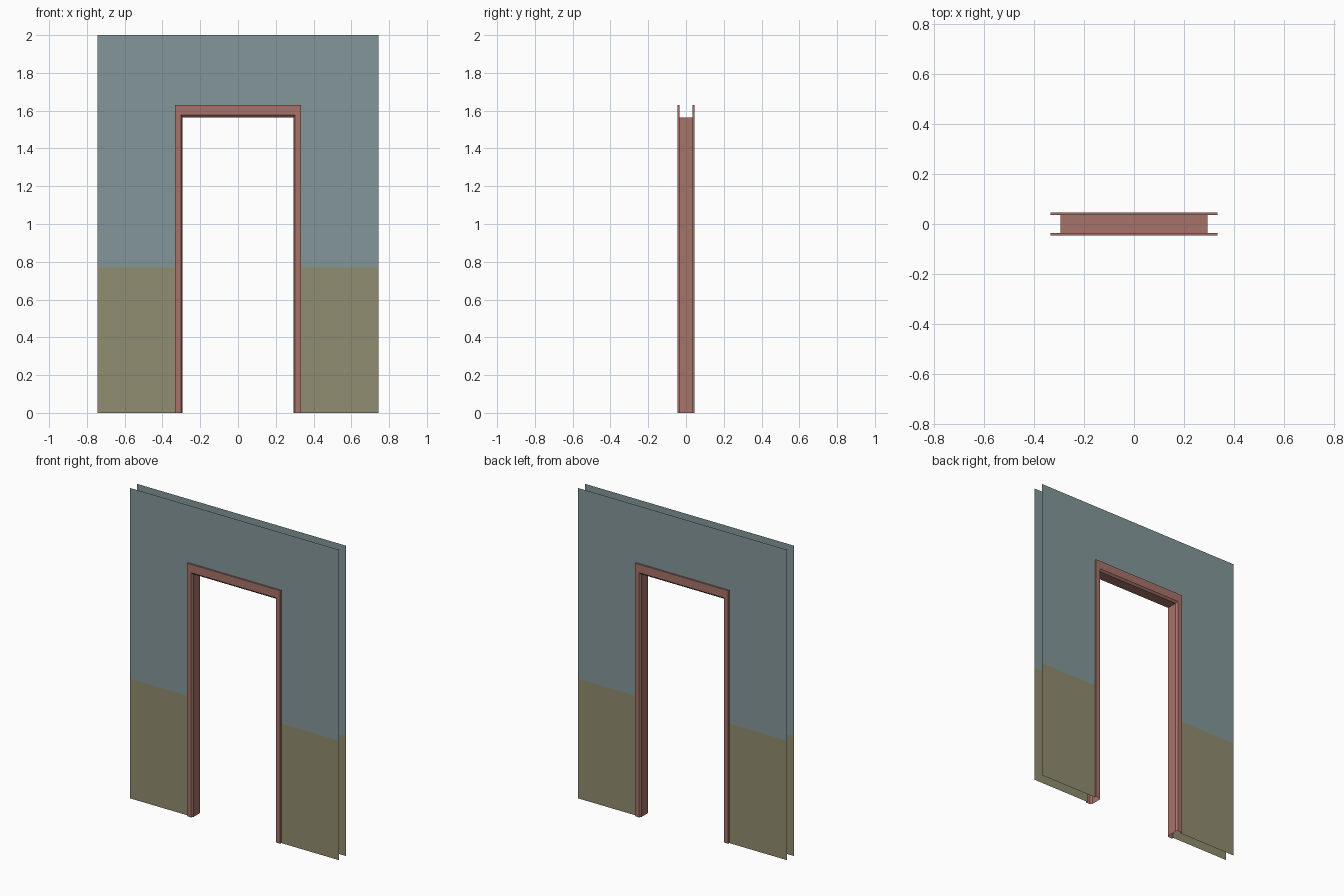
import bpy, bmesh

if "Cube" in bpy.data.objects:
    bpy.data.objects.remove(bpy.data.objects["Cube"])

WALL_Y = 0.035      # wall sheets sit at +/- this depth
TRIM_Y = 0.046      # front of the raised trim
HALF_W, TOP, DADO = 0.745, 2.0, 0.77
OPEN_W, OPEN_H = 0.333, 1.63


def material(name, rgb):
    m = bpy.data.materials.new(name)
    m.diffuse_color = (*rgb, 1)
    m.use_nodes = True
    m.node_tree.nodes["Principled BSDF"].inputs["Base Color"].default_value = m.diffuse_color
    return m


def make_object(name, bm, mats):
    mesh = bpy.data.meshes.new(name)
    bm.to_mesh(mesh)
    bm.free()
    for m in mats:
        mesh.materials.append(m)
    obj = bpy.data.objects.new(name, mesh)
    bpy.context.collection.objects.link(obj)
    return obj


upper_paint = material("upper_paint", (0.23, 0.31, 0.32))
lower_paint = material("lower_paint", (0.28, 0.27, 0.16))
trim_paint = material("trim_paint", (0.38, 0.17, 0.14))


# Wall sheet: grid of quads around the opening, lower band in a second colour
def wall(name, side):
    xs = [-HALF_W, -OPEN_W, OPEN_W, HALF_W]
    zs = [0, DADO, OPEN_H, TOP]
    bm = bmesh.new()
    v = [[bm.verts.new((x, side * WALL_Y, z)) for x in xs] for z in zs]
    for r in range(3):
        for c in range(3):
            if c == 1 and r < 2:
                continue
            quad = [v[r][c], v[r][c + 1], v[r + 1][c + 1], v[r + 1][c]]
            f = bm.faces.new(quad if side < 0 else quad[::-1])
            f.material_index = 1 if r == 0 else 0
    bmesh.ops.delete(bm, geom=[p for p in bm.verts if not p.link_faces], context='VERTS')
    return make_object(name, bm, [upper_paint, lower_paint])


wall("front_wall", -1)
wall("back_wall", 1)

# Door frame: profile of (half width, height, y) swept up, across and down
half = [(OPEN_W, OPEN_H, -WALL_Y), (OPEN_W, OPEN_H, -TRIM_Y),
        (0.302, 1.577, -TRIM_Y), (0.294, 1.565, -WALL_Y)]
profile = half + [(w, h, -y) for w, h, y in reversed(half)]
bm = bmesh.new()
rows = [[bm.verts.new(p) for p in ((-w, y, 0), (-w, y, h), (w, y, h), (w, y, 0))]
        for w, h, y in profile]
for a, b in zip(rows, rows[1:]):
    for i in range(3):
        bm.faces.new((a[i], b[i], b[i + 1], a[i + 1]))
make_object("door_frame", bm, [trim_paint])
